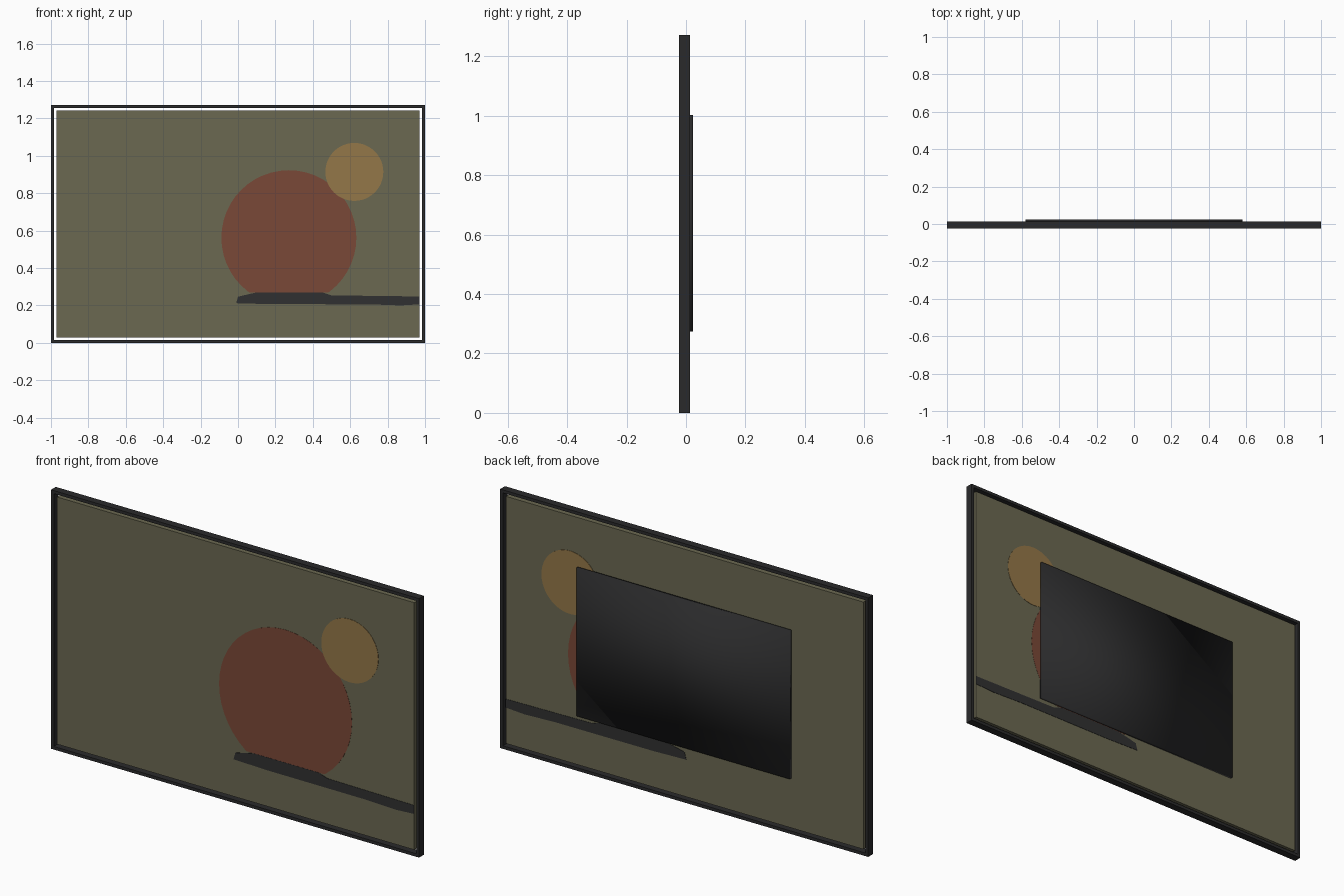
import bpy, bmesh, math

if "Cube" in bpy.data.objects:
    bpy.data.objects.remove(bpy.data.objects["Cube"])

W, H = 1.0, 1.272            # half width, full height
FRONT, BACK = -0.023, 0.014  # frame depth
C_FRONT, C_BACK = -0.019, 0.011  # canvas depth


def material(name, srgb):
    m = bpy.data.materials.new(name)
    lin = [((c / 255 + 0.055) / 1.055) ** 2.4 for c in srgb]
    m.diffuse_color = (*lin, 1)
    m.use_nodes = True
    m.node_tree.nodes["Principled BSDF"].inputs["Base Color"].default_value = m.diffuse_color
    return m


black = material("black frame", (42, 42, 43))
olive = material("olive canvas", (107, 104, 81))
red = material("brick red paint", (122, 72, 55))
ochre = material("ochre paint", (148, 119, 72))
ink = material("charcoal paint", (48, 48, 49))


def finish(name, bm, mat):
    bmesh.ops.recalc_face_normals(bm, faces=bm.faces)
    me = bpy.data.meshes.new(name)
    bm.to_mesh(me)
    bm.free()
    me.materials.append(mat)
    ob = bpy.data.objects.new(name, me)
    bpy.context.collection.objects.link(ob)
    return ob


def plate(name, outline, y0, y1, mat):
    """Extrude an x-z outline from y0 to y1."""
    bm = bmesh.new()
    f = bm.faces.new([bm.verts.new((x, y0, z)) for x, z in outline])
    ext = bmesh.ops.extrude_face_region(bm, geom=[f])
    verts = [v for v in ext["geom"] if isinstance(v, bmesh.types.BMVert)]
    bmesh.ops.translate(bm, verts=verts, vec=(0, y1 - y0, 0))
    return finish(name, bm, mat)


def rect(x0, x1, z0, z1):
    return [(x0, z0), (x1, z0), (x1, z1), (x0, z1)]


def disc(cx, cz, r, floor=-1.0, n=48):
    """Circle outline with its bottom cut flat at floor."""
    pts = [(cx + r * math.cos(2 * math.pi * i / n), cz + r * math.sin(2 * math.pi * i / n))
           for i in range(n)]
    kept = [p for p in pts if p[1] > floor]
    if len(kept) < n:
        h = math.sqrt(r * r - (floor - cz) ** 2)
        cut = next(i for i, p in enumerate(pts) if p[1] <= floor)
        kept[cut:cut] = [(cx - h, floor), (cx + h, floor)]
    return kept


# Floater frame: four butt-jointed bars with an open gap around the canvas
T = 0.015
plate("frame_bottom", rect(-W, W, 0, T), FRONT, BACK, black)
plate("frame_top", rect(-W, W, H - T, H), FRONT, BACK, black)
for side, x in (("left", -W), ("right", W - T)):
    plate("frame_" + side, rect(x, x + T, T, H - T), FRONT, BACK, black)

# Canvas slab
G = 0.029
plate("canvas", rect(-W + G, W - G, G, H - G), C_FRONT, C_BACK, olive)

# Painted shapes, visible on both faces of the canvas
stroke = [(-0.01, 0.212), (0.17, 0.207), (0.70, 0.206), (0.87, 0.2), (W - G, 0.206),
          (W - G, 0.248), (0.50, 0.254), (0.45, 0.27), (0.10, 0.27), (0.0, 0.247)]
shapes = [("large_red_disc", disc(0.272, 0.562, 0.361, 0.27), red, 0.0008),
          ("small_ochre_disc", disc(0.622, 0.914, 0.155), ochre, 0.0016),
          ("ground_stroke", stroke, ink, 0.0016)]
for name, outline, mat, lift in shapes:
    plate(name + "_front", outline, C_FRONT, C_FRONT - lift, mat)
    plate(name + "_back", outline, C_BACK, C_BACK + lift, mat)

# Backing panel
panel = plate("back_panel", rect(-0.58, 0.58, 0.273, 1.002), C_BACK, 0.023, black)
panel.data.shade_smooth()
